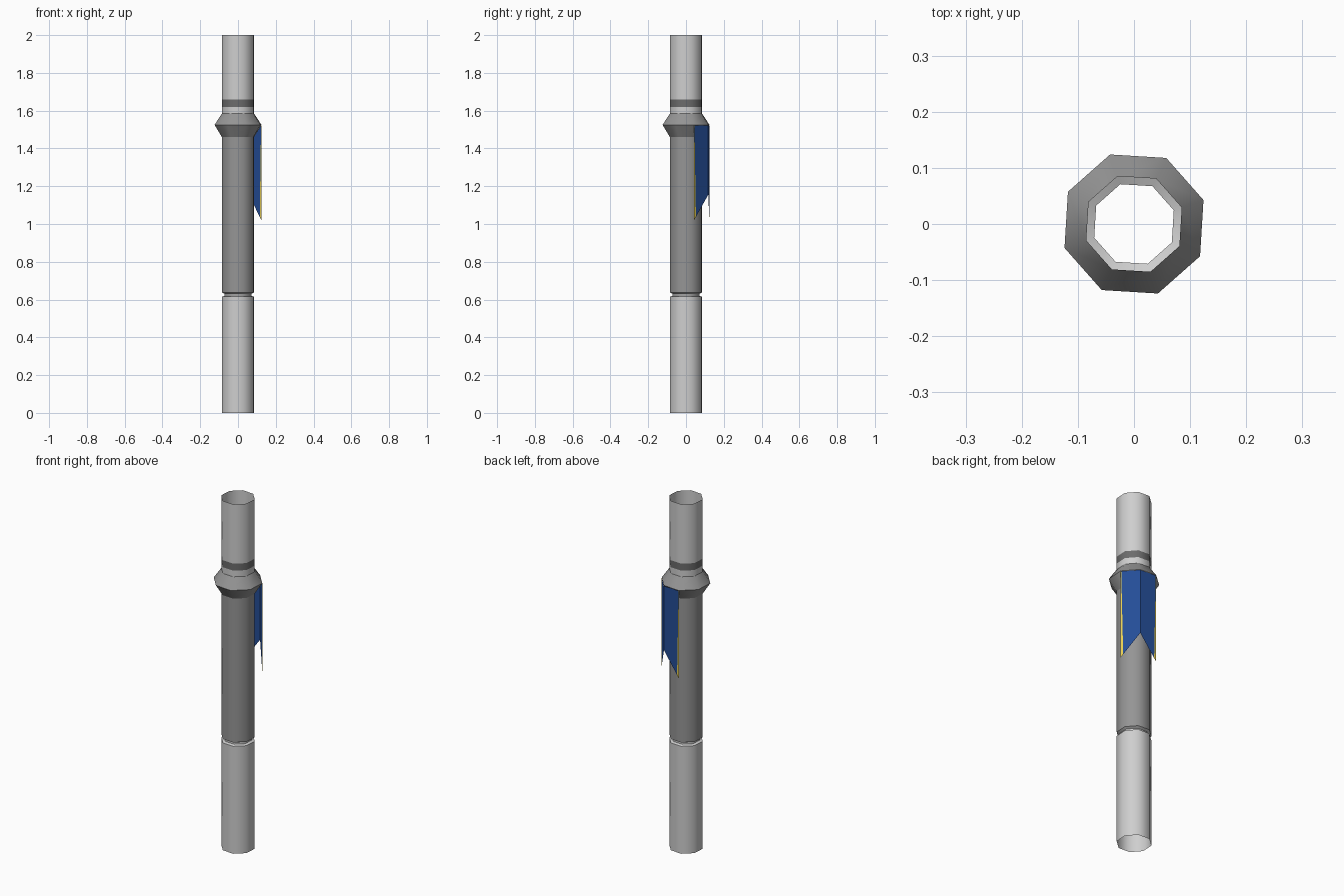
import bpy, math

if "Cube" in bpy.data.objects:
    bpy.data.objects.remove(bpy.data.objects["Cube"])

A0 = math.radians(19)   # rotation of the eight-sided post
R = 0.09                # post radius
RC = 0.131              # collar radius


def material(name, rgb):
    m = bpy.data.materials.new(name)
    m.diffuse_color = (*rgb, 1)
    m.use_nodes = True
    m.node_tree.nodes["Principled BSDF"].inputs["Base Color"].default_value = m.diffuse_color
    return m


light = material("light_grey", (0.62, 0.62, 0.62))
mid = material("mid_grey", (0.30, 0.30, 0.30))
dark = material("dark_grey", (0.15, 0.15, 0.15))
blue = material("banner_blue", (0.018, 0.075, 0.31))
yellow = material("trim_yellow", (0.85, 0.66, 0.09))


def corner(i, r, z):
    a = A0 + i * math.pi / 4
    return (r * math.cos(a), r * math.sin(a), z)


def make(name, verts, faces, mats):
    me = bpy.data.meshes.new(name)
    me.from_pydata(verts, [], faces)
    for m in mats:
        me.materials.append(m)
    ob = bpy.data.objects.new(name, me)
    bpy.context.collection.objects.link(ob)
    return ob


def ring(name, profile, mat):
    """Open eight-sided shell swept from (radius, height) points."""
    verts = [corner(i, r, z) for r, z in profile for i in range(8)]
    faces = [(k * 8 + i, k * 8 + (i + 1) % 8, k * 8 + 8 + (i + 1) % 8, k * 8 + 8 + i)
             for k in range(len(profile) - 1) for i in range(8)]
    ob = make(name, verts, faces, [mat])
    bpy.ops.object.select_all(action='DESELECT')
    ob.select_set(True)
    bpy.context.view_layer.objects.active = ob
    bpy.ops.object.shade_smooth_by_angle(angle=math.radians(50))


# Post sections
ring("lower_post", [(R, 0), (R, 0.615)], light)
ring("groove", [(R, 0.615), (0.075, 0.62), (0.075, 0.63), (R, 0.637)], light)
ring("middle_post", [(R, 0.637), (R, 1.46)], mid)
ring("collar", [(R, 1.46), (RC, 1.525), (R, 1.585)], mid)
ring("neck", [(R, 1.585), (R, 1.62)], light)
ring("dark_band", [(R, 1.62), (R, 1.66)], dark)
ring("upper_post", [(R, 1.66), (R, 2.0)], light)

# Swallowtail banner hanging from two collar edges, trimmed in yellow
TOP, TIP, NOTCH = 1.522, 1.02, 1.155
verts, faces = [], []
for outer in (0, 2):
    a, b = corner(outer, RC, 0), corner(1, RC, 0)

    def point(u, z):
        return (a[0] + (b[0] - a[0]) * u, a[1] + (b[1] - a[1]) * u, z)

    n = len(verts)
    w = 0.13
    verts += [point(0, TIP), point(w, TIP + (NOTCH - TIP) * w), point(1, NOTCH),
              point(0, TOP), point(0.03, TOP), point(1, TOP)]
    quads = [(n, n + 1, n + 4, n + 3), (n + 1, n + 2, n + 5, n + 4)]
    faces += quads if outer == 0 else [q[::-1] for q in quads]
banner = make("banner", verts, faces, [blue, yellow])
for p in banner.data.polygons:
    p.material_index = 1 if p.index % 2 == 0 else 0
